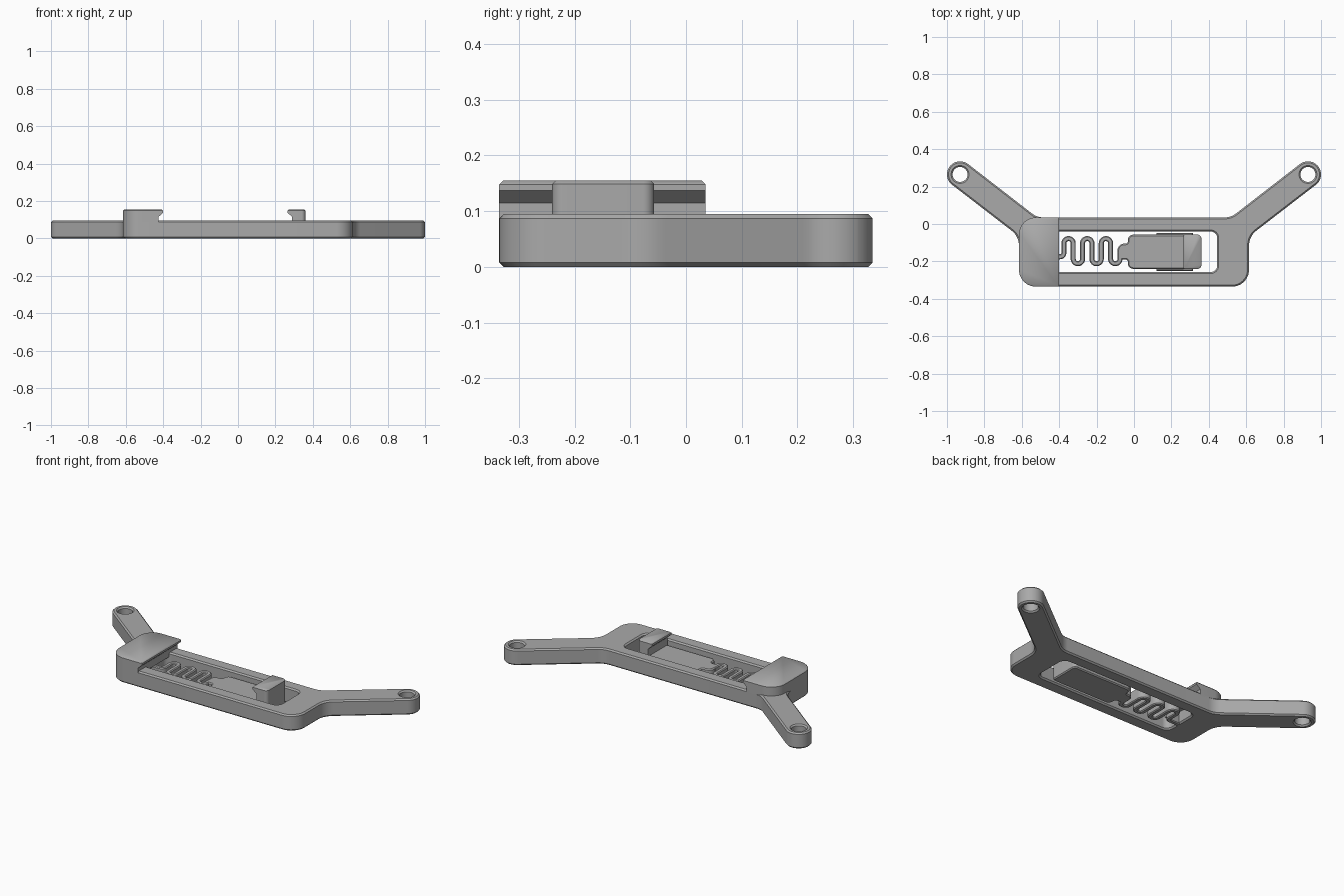
import bpy
import math
from mathutils import Vector

cube = bpy.data.objects.get("Cube")
if cube:
    bpy.data.objects.remove(cube, do_unlink=True)

grey = bpy.data.materials.new("plain_grey")
grey.use_nodes = True
grey.diffuse_color = (0.4, 0.4, 0.4, 1)
grey.node_tree.nodes["Principled BSDF"].inputs["Base Color"].default_value = (0.4, 0.4, 0.4, 1)


def rounded(corners, closed=True, steps=8):
    """Path through (x, y, radius) corners with each corner turned into an arc."""
    path = []
    count = len(corners)
    for i, (x, y, r) in enumerate(corners):
        p = Vector((x, y))
        if r == 0 or (not closed and i in (0, count - 1)):
            path.append(p)
            continue
        a = (Vector(corners[i - 1][:2]) - p).normalized()
        b = (Vector(corners[(i + 1) % count][:2]) - p).normalized()
        half = a.angle(b) / 2
        centre = p + (a + b).normalized() * r / math.sin(half)
        start = p + a * r / math.tan(half) - centre
        end = p + b * r / math.tan(half) - centre
        for k in range(steps + 1):
            t = k / steps
            arc = (start * (1 - t) + end * t).normalized() * r
            path.append(centre + arc)
    clean = []
    for p in path:
        if not clean or (p - clean[-1]).length > 1e-4:
            clean.append(p)
    return clean


def circle(x, y, r, n=40):
    return [Vector((x + r * math.cos(math.tau * k / n), y + r * math.sin(math.tau * k / n)))
            for k in range(n)]


def ribbon(path, width):
    """Outline of a strip of even width along an open path."""
    left, right = [], []
    for i, p in enumerate(path):
        d = (path[min(i + 1, len(path) - 1)] - path[max(i - 1, 0)]).normalized()
        n = Vector((-d.y, d.x)) * width / 2
        left.append(p + n)
        right.append(p - n)
    return right + left[::-1]


def plate(name, outlines, z0, z1, chamfer):
    """Extrude outlines (inner ones become holes) with chamfered rims."""
    data = bpy.data.curves.new(name, "CURVE")
    data.dimensions = "2D"
    data.fill_mode = "BOTH"
    data.bevel_depth = chamfer
    data.bevel_resolution = 0
    data.offset = -chamfer
    data.extrude = (z1 - z0) / 2 - chamfer
    for outline in outlines:
        spline = data.splines.new("POLY")
        spline.points.add(len(outline) - 1)
        for point, p in zip(spline.points, outline):
            point.co = (p.x, p.y, 0, 1)
        spline.use_cyclic_u = True
    obj = bpy.data.objects.new(name, data)
    bpy.context.collection.objects.link(obj)
    obj.location.z = (z0 + z1) / 2
    bpy.ops.object.select_all(action="DESELECT")
    obj.select_set(True)
    bpy.context.view_layer.objects.active = obj
    bpy.ops.object.convert(target="MESH")
    obj = bpy.context.object
    obj.data.materials.clear()
    obj.data.materials.append(grey)
    bpy.ops.object.shade_smooth_by_angle(angle=math.radians(30))
    return obj


def undercut(obj, lip, side):
    """Cut a slanted notch below the lip; side is +1 when the lip points to +x."""
    profile = [(-0.025, 0.02), (-0.025, 0.115), (0, 0.137), (0.05, 0.137), (0.05, 0.02)]
    verts = [(lip + side * x, y, z) for y in (-0.5, 0.2) for x, z in profile]
    n = len(profile)
    faces = [range(n), range(2 * n - 1, n - 1, -1)]
    faces += [(i, i + n, (i + 1) % n + n, (i + 1) % n) for i in range(n)]
    if side > 0:
        faces = [tuple(reversed(f)) for f in faces]
    mesh = bpy.data.meshes.new(obj.name + "_cutter")
    mesh.from_pydata(verts, [], [tuple(f) for f in faces])
    mesh.materials.append(grey)
    cutter = bpy.data.objects.new(mesh.name, mesh)
    bpy.context.collection.objects.link(cutter)
    cutter.hide_render = True
    mod = obj.modifiers.new("undercut", "BOOLEAN")
    mod.object = cutter
    mod.operation = "DIFFERENCE"
    mod.solver = "EXACT"
    bpy.context.view_layer.objects.active = obj
    bpy.ops.object.modifier_apply(modifier=mod.name)
    bpy.data.objects.remove(cutter, do_unlink=True)


# Frame: body with two angled arms, a window and two screw holes
front, back, side = -0.335, 0.035, 0.615
tip = Vector((0.93, 0.265))
along = Vector((0.79, 0.613))
across = Vector((-0.613, 0.79))
r = 0.07
low, high = tip + (along - across) * r, tip + (along + across) * r
half = [(side, front, 0.09), (side, -0.066, 0.1), (low.x, low.y, r - 0.0005),
        (high.x, high.y, r - 0.0005), (0.518, back, 0.1)]
outline = rounded(half + [(-x, y, rad) for x, y, rad in reversed(half)])
window = rounded([(-0.445, -0.257, 0.035), (0.445, -0.257, 0.035),
                  (0.445, -0.04, 0.035), (-0.445, -0.04, 0.035)])
holes = [circle(s * tip.x, tip.y, 0.04) for s in (-1, 1)]
plate("frame", [outline, window] + holes, 0, 0.095, 0.008)

# Fixed clamp block with overhanging lip
block = plate("clamp_block", [rounded([(-side, front, 0.09), (-0.4, front, 0),
                                       (-0.4, back, 0), (-side, back, 0.09)])],
              0.07, 0.155, 0.007)
undercut(block, -0.4, 1)

# Sliding plate with a neck towards the spring
y0, y1 = -0.24, -0.057
plate("slider", [rounded([(0.36, y0, 0.02), (0.36, y1, 0.02), (-0.033, y1, 0.03),
                          (-0.033, -0.105, 0.012), (-0.088, -0.105, 0.035),
                          (-0.088, -0.19, 0.005), (-0.033, -0.19, 0.012),
                          (-0.033, y0, 0.03)])], 0, 0.07, 0.006)

# Catch on the slider, facing the clamp block
catch = plate("slider_catch", [rounded([(0.265, y0, 0), (0.36, y0, 0.02),
                                        (0.36, y1, 0.02), (0.265, y1, 0)])],
              0.04, 0.155, 0.006)
undercut(catch, 0.265, -1)

# Guide ribs on both flanks of the slider
for name, y in (("front_rib", y0), ("back_rib", y1)):
    plate(name, [rounded([(0.12, y - 0.01, 0), (0.315, y - 0.01, 0),
                          (0.315, y + 0.01, 0), (0.12, y + 0.01, 0)])], 0.02, 0.055, 0.004)

# Meandering flat spring
bend = 0.025
turns = [(-0.46, -0.175, 0), (-0.375, -0.175, 0.02)]
for i in range(6):
    y = -0.078 if i % 2 == 0 else -0.212
    x = -0.375 + 0.05 * i
    turns += [(x, y, bend), (x + 0.05, y, bend)]
turns.append((-0.075, -0.15, 0))
plate("spring", [ribbon(rounded(turns, closed=False), 0.027)], 0, 0.07, 0.005)
